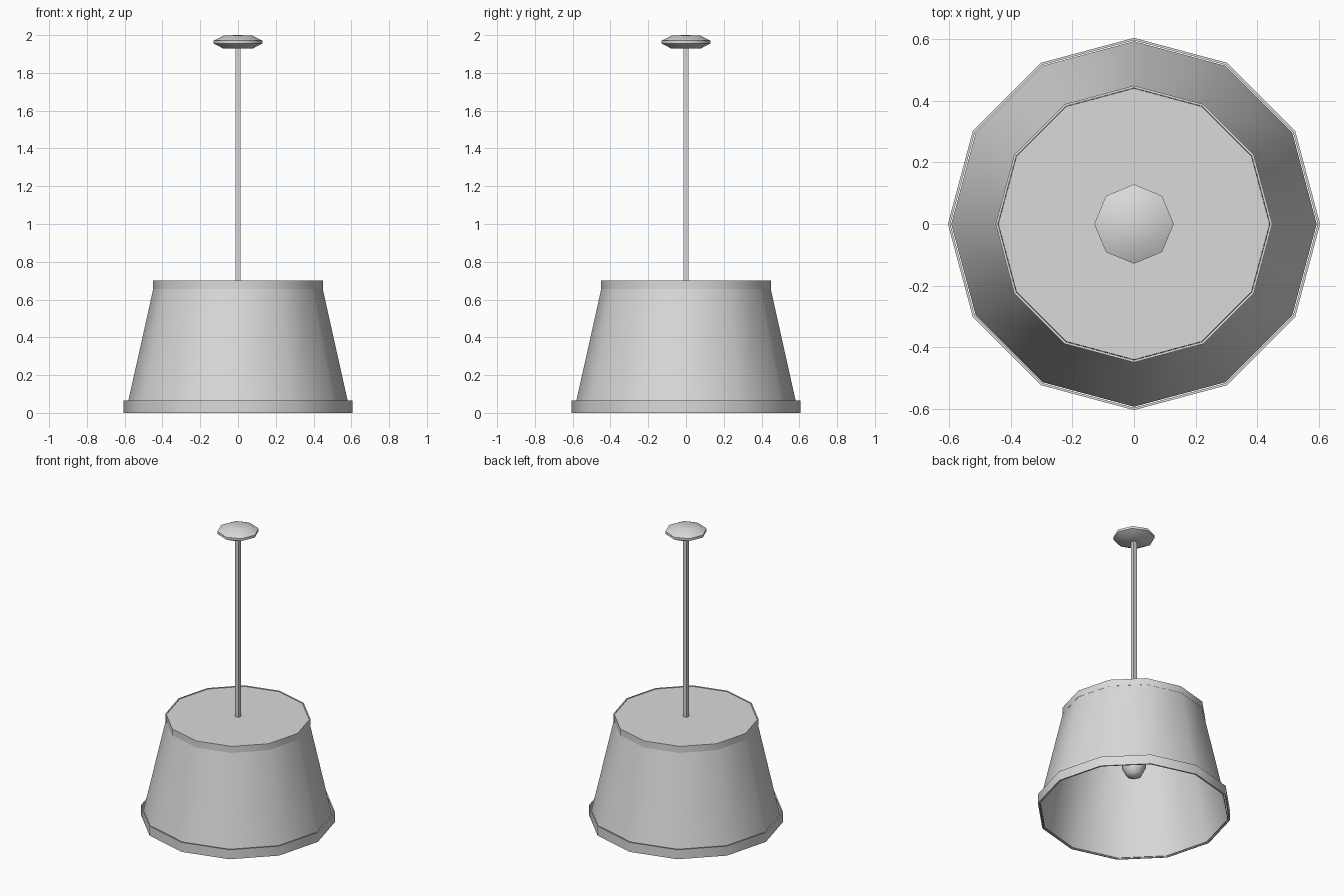
import bpy, bmesh, math

cube = bpy.data.objects.get("Cube")
if cube:
    bpy.data.objects.remove(cube, do_unlink=True)

grey = bpy.data.materials.new("light grey")
grey.use_nodes = True
colour = (0.7, 0.7, 0.7, 1)
grey.diffuse_color = colour
grey.node_tree.nodes["Principled BSDF"].inputs["Base Color"].default_value = colour


def finish(name, bm, angle):
    bmesh.ops.recalc_face_normals(bm, faces=bm.faces)
    mesh = bpy.data.meshes.new(name)
    bm.to_mesh(mesh)
    bm.free()
    mesh.materials.append(grey)
    obj = bpy.data.objects.new(name, mesh)
    bpy.context.collection.objects.link(obj)
    bpy.ops.object.select_all(action='DESELECT')
    obj.select_set(True)
    bpy.context.view_layer.objects.active = obj
    bpy.ops.object.shade_smooth_by_angle(angle=math.radians(angle))
    return obj


def lathe(name, profile, sides, closed=False, angle=48):
    """Turn a (radius, height) profile round the z axis."""
    bm = bmesh.new()
    verts = [bm.verts.new((r, 0, z)) for r, z in profile]
    pairs = list(zip(verts, verts[1:]))
    if closed:
        pairs.append((verts[-1], verts[0]))
    edges = [bm.edges.new(p) for p in pairs]
    bmesh.ops.spin(bm, geom=verts + edges, cent=(0, 0, 0), axis=(0, 0, 1),
                   angle=math.tau, steps=sides, use_duplicate=False)
    bmesh.ops.remove_doubles(bm, verts=bm.verts, dist=0.0001)
    return finish(name, bm, angle)


def wall(name, bottom, top, r_bottom, r_top, thickness):
    """Open twelve-sided tube with a thin wall."""
    return lathe(name, [(r_bottom, bottom), (r_top, top),
                        (r_top - thickness, top), (r_bottom - thickness, bottom)],
                 12, closed=True)


# Shade with its two trim bands and the closing top plate
wall("shade", 0.004, 0.695, 0.594, 0.44, 0.005)
wall("lower_band", 0, 0.065, 0.605, 0.605, 0.008)
wall("upper_band", 0.655, 0.70, 0.45, 0.45, 0.008)
lathe("top_plate", [(0, 0.697), (0.441, 0.697), (0.441, 0.69), (0, 0.69)], 12)

# Square hanging rod
bm = bmesh.new()
bmesh.ops.create_cube(bm, size=1)
bmesh.ops.scale(bm, vec=(0.028, 0.028, 1.25), verts=bm.verts)
bmesh.ops.translate(bm, vec=(0, 0, 1.315), verts=bm.verts)
finish("rod", bm, 30)

# Ceiling mount
lathe("ceiling_mount", [(0, 2.0), (0.075, 1.998), (0.129, 1.971), (0.129, 1.955),
                        (0.08, 1.93), (0, 1.928)], 8)

# Lamp holder and bulb inside the shade
lathe("lamp_holder", [(0, 0.69), (0.04, 0.69), (0.04, 0.46), (0, 0.46)], 8)
lathe("bulb", [(0, 0.48), (0.035, 0.47), (0.042, 0.42), (0.072, 0.36),
               (0.075, 0.31), (0.05, 0.26), (0, 0.24)], 8)
